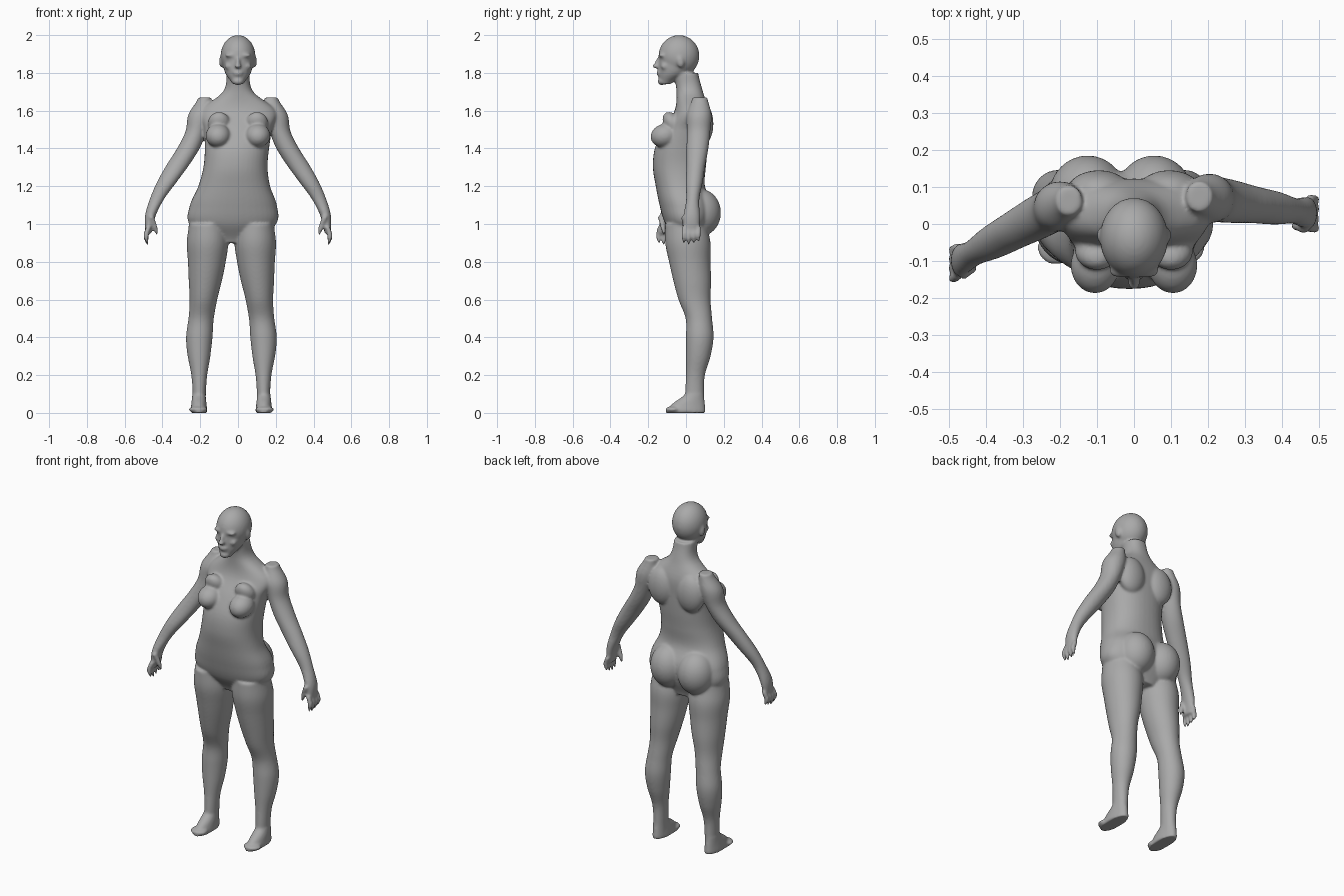
import bpy
import bmesh
from math import cos, sin, pi, copysign
from mathutils import Matrix, Vector

cube = bpy.data.objects.get("Cube")
if cube:
    bpy.data.objects.remove(cube, do_unlink=True)

SEGMENTS = 40
ROWS = 48
HIP_CENTRE = -.035
body = bmesh.new()


def profile(values, t):
    """Smooth curve through evenly spaced values, with t running over the unit range."""
    place = t * (len(values) - 1)
    index = min(int(place), len(values) - 2)
    padded = [values[0], *values, values[-1]]
    before, start, end, after = padded[index:index + 4]
    f = place - index
    bend_in, bend_out = (end - before) / 2, (after - start) / 2
    ease = f * f * (3 - 2 * f)
    return (start + (end - start) * ease
            + bend_in * f * (1 - f) ** 2 - bend_out * f * f * (1 - f))


def loft(bottom, top, width, depth, x, y, power=1):
    """Skin of level rings; half widths, half depths and centres follow profiles."""
    loops = []
    for row in range(ROWS + 1):
        t = row / ROWS
        rx, ry, cx, cy = (profile(values, t) for values in (width, depth, x, y))
        z = bottom + (top - bottom) * t
        loop = []
        for k in range(SEGMENTS):
            angle = 2 * pi * k / SEGMENTS
            c, s = cos(angle), sin(angle)
            loop.append(body.verts.new((cx + rx * copysign(abs(c) ** power, c),
                                        cy + ry * copysign(abs(s) ** power, s), z)))
        loops.append(loop)
    for low, high in zip(loops, loops[1:]):
        for k in range(SEGMENTS):
            n = (k + 1) % SEGMENTS
            body.faces.new((low[k], low[n], high[n], high[k]))
    body.faces.new(loops[0])
    body.faces.new(loops[-1])


def blob(centre, radii, tilt=0):
    """Ellipsoid, tilted about the x axis."""
    matrix = (Matrix.Translation(Vector(centre)) @ Matrix.Rotation(tilt, 4, "X")
              @ Matrix.Diagonal((*radii, 1)))
    bmesh.ops.create_uvsphere(body, u_segments=32, v_segments=20, radius=1, matrix=matrix)


# Torso and neck
loft(bottom=.9, top=1.8,
     width=[.1, .23, .23, .19, .17, .17, .18, .2, .08, .06],
     depth=[.07, .12, .14, .13, .14, .14, .12, .09, .07, .065],
     x=[-.03, -.02, 0, 0],
     y=[.02, .01, 0, -.03, -.035, -.025, 0, .03, .02, 0],
     power=.88)

# Cranium and jaw
blob((0, -.037, 1.89), (.092, .108, .11))
loft(bottom=1.74, top=1.9,
     width=[.03, .065, .08, .085],
     depth=[.03, .075, .095, .1],
     x=[0, 0],
     y=[-.11, -.07, -.05, -.04])

# Nose, lips and chin
blob((0, -.148, 1.855), (.011, .016, .035), tilt=-.35)
blob((0, -.158, 1.836), (.017, .02, .012))
blob((0, -.143, 1.802), (.026, .014, .008))
blob((0, -.142, 1.79), (.022, .013, .008))
blob((0, -.13, 1.755), (.03, .02, .02))

for side in (-1, 1):
    # Brow, cheek and ear
    blob((side * .033, -.126, 1.893), (.036, .02, .011))
    blob((side * .044, -.112, 1.835), (.026, .022, .02))
    blob((side * .089, -.03, 1.86), (.011, .02, .034), tilt=.2)

    # Breast, upper chest, shoulder blade and buttock
    blob((side * .105, -.112, 1.468), (.066, .076, .062), tilt=.25)
    blob((side * .1, -.07, 1.53), (.06, .045, .07), tilt=.6)
    blob((side * .095, .09, 1.53), (.085, .055, .11))
    blob((HIP_CENTRE + side * .09, .075, 1.06), (.105, .11, .125))

    # Leg from ankle to hip
    leg_line = [.17, .17, .17, .148, .13, .125]
    loft(bottom=0, top=1,
         width=[.035, .035, .042, .06, .07, .067, .073, .088, .1, .11, .1],
         depth=[.05, .05, .05, .065, .073, .07, .085, .1, .11, .12, .11],
         x=[HIP_CENTRE + side * out for out in leg_line],
         y=[.045, .045, .05, .065, .073, .068, .045, .033, .02, .01, 0])

    # Foot with a broad ball
    loft(bottom=0, top=.1,
         width=[.045, .04, .035],
         depth=[.108, .085, .05],
         x=[HIP_CENTRE + side * .172] * 2,
         y=[-.003, .015, .045])
    blob((HIP_CENTRE + side * .176, -.065, .018), (.05, .045, .017))

    # Arm and palm: the right arm swings further forward
    start, swing = (.07, .15) if side > 0 else (.05, .55)

    def arm_loft(bottom, top, width, depth, out, shift=0):
        loft(bottom, top, width, depth,
             x=[side * value for value in out],
             y=[start - swing * (value - .2) + shift for value in out])

    arm_loft(bottom=.95, top=1.67,
             width=[.016, .028, .038, .052, .06, .06, .056, .063, .035],
             depth=[.04, .043, .035, .045, .05, .058, .062, .065, .04],
             out=[.474, .465, .43, .378, .32, .263, .222, .2, .175])

    # Four fingers and a thumb
    for finger in range(4):
        arm_loft(bottom=.888 + .008 * abs(finger - 1), top=.985,
                 width=[.005, .013, .014, .014],
                 depth=[.005, .011, .012, .012],
                 out=[.48, .487, .474],
                 shift=.026 * (finger - 1.5))
    arm_loft(bottom=.94, top=1.04,
             width=[.005, .013, .015, .016],
             depth=[.005, .012, .014, .018],
             out=[.43, .442, .46],
             shift=-.04)

# One skin over all parts
bmesh.ops.recalc_face_normals(body, faces=body.faces)
mesh = bpy.data.meshes.new("body")
body.to_mesh(mesh)
body.free()
figure = bpy.data.objects.new("body", mesh)
bpy.context.collection.objects.link(figure)

remesh = figure.modifiers.new("blend_parts", "REMESH")
remesh.mode = "VOXEL"
remesh.voxel_size = .007
remesh.use_smooth_shade = True
relax = figure.modifiers.new("relax", "SMOOTH")
relax.factor = .5
relax.iterations = 7

# Plain grey skin
grey = bpy.data.materials.new("plain_grey")
grey.use_nodes = True
colour = (.4, .4, .4, 1)
grey.diffuse_color = colour
grey.node_tree.nodes["Principled BSDF"].inputs["Base Color"].default_value = colour
mesh.materials.append(grey)
